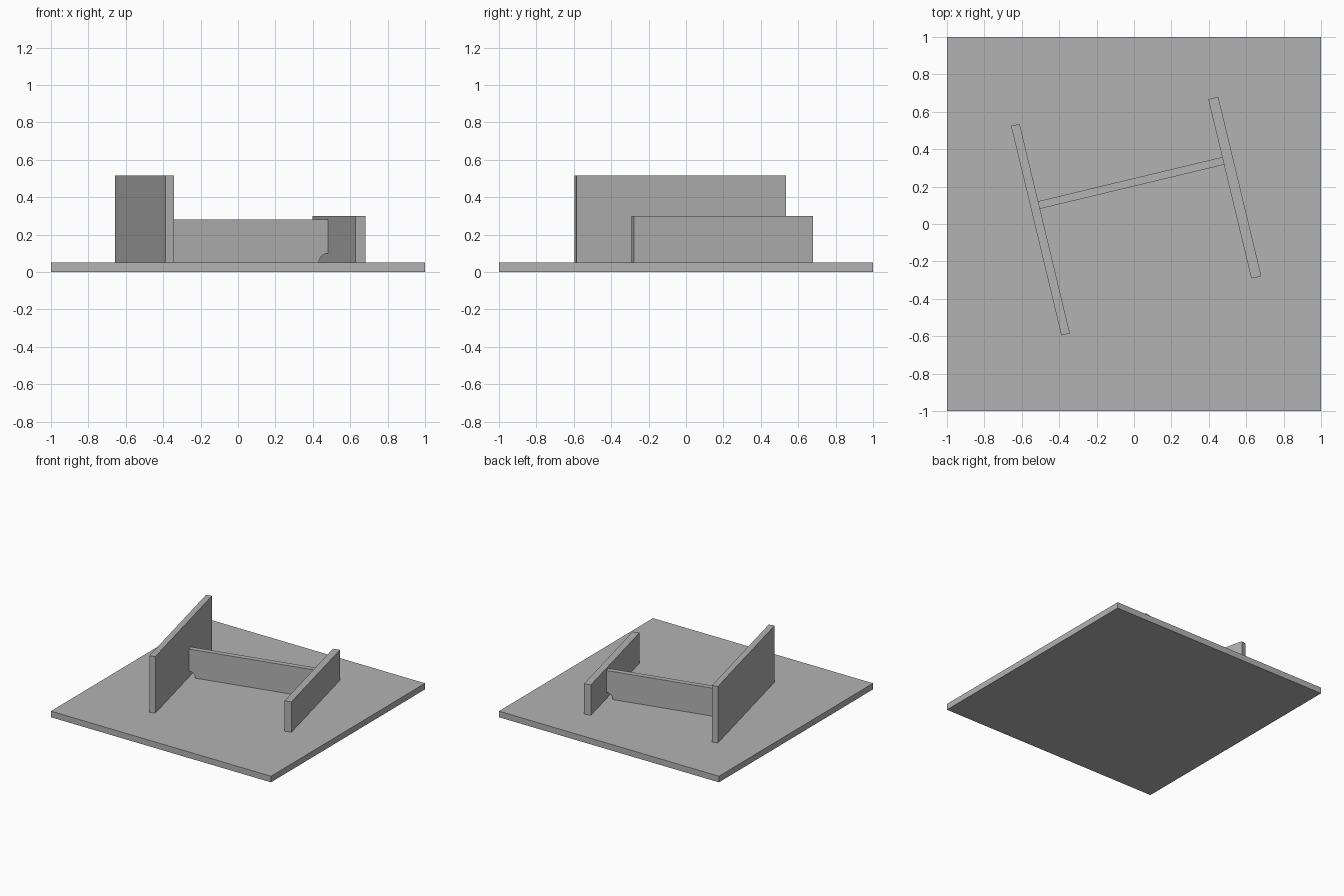
import bpy
import bmesh
import math

cube = bpy.data.objects.get("Cube")
if cube:
    bpy.data.objects.remove(cube, do_unlink=True)

ANGLE = math.radians(13.5)
FLOOR = 0.05

grey = bpy.data.materials.new("plain grey")
colour = (0.45, 0.45, 0.45, 1)
grey.diffuse_color = colour
grey.use_nodes = True
grey.node_tree.nodes["Principled BSDF"].inputs["Base Color"].default_value = colour


def panel(name, profile, depth, location, angle):
    """Upright panel: an x-z profile extruded along y, centred on its depth."""
    bm = bmesh.new()
    face = bm.faces.new([bm.verts.new((x, -depth / 2, z)) for x, z in profile])
    grown = bmesh.ops.extrude_face_region(bm, geom=[face])["geom"]
    verts = [g for g in grown if isinstance(g, bmesh.types.BMVert)]
    bmesh.ops.translate(bm, verts=verts, vec=(0, depth, 0))
    bmesh.ops.recalc_face_normals(bm, faces=bm.faces)
    mesh = bpy.data.meshes.new(name)
    bm.to_mesh(mesh)
    bm.free()
    mesh.materials.append(grey)
    obj = bpy.data.objects.new(name, mesh)
    obj.location = location
    obj.rotation_euler.z = angle
    bpy.context.collection.objects.link(obj)
    return obj


def rectangle(width, height):
    w = width / 2
    return [(-w, 0), (w, 0), (w, height), (-w, height)]


# Square base plate
panel("base_plate", rectangle(2, FLOOR), 2, (0, 0, 0), 0)

# Two parallel end walls
panel("tall_wall", rectangle(0.047, 0.515 - FLOOR), 1.152, (-0.5, -0.03, FLOOR), ANGLE)
panel("low_wall", rectangle(0.055, 0.3 - FLOOR), 0.986, (0.539, 0.194, FLOOR), ANGLE)

# Cross web with a quarter-round notch at each lower end
half, height, radius = 0.506, 0.28 - FLOOR, 0.05
arc = [math.radians(90 * i / 12) for i in range(13)]
right = [(half - radius * math.cos(a), radius * math.sin(a)) for a in arc]
right.append((half, height))
left = [(-x, z) for x, z in reversed(right)]
along, across = 0.0365, 0.217
panel("cross_web", right + left, 0.042,
      (along * math.cos(ANGLE) - across * math.sin(ANGLE),
       along * math.sin(ANGLE) + across * math.cos(ANGLE), FLOOR), ANGLE)
